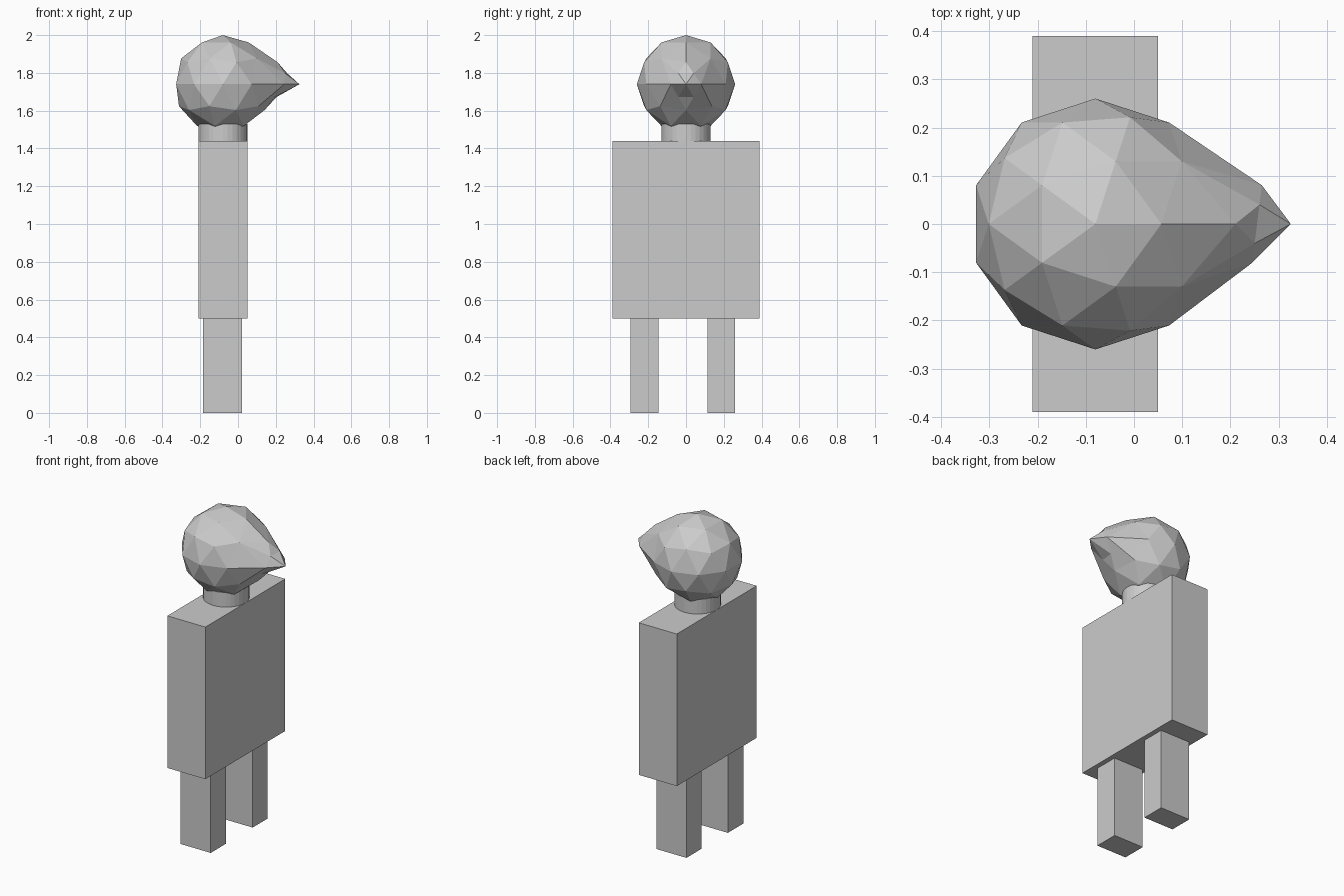
import bpy, bmesh
from mathutils import Vector

if "Cube" in bpy.data.objects:
    bpy.data.objects.remove(bpy.data.objects["Cube"])


def finish(bm, name):
    bmesh.ops.recalc_face_normals(bm, faces=bm.faces)
    mesh = bpy.data.meshes.new(name)
    bm.to_mesh(mesh)
    bm.free()
    obj = bpy.data.objects.new(name, mesh)
    bpy.context.collection.objects.link(obj)
    return obj


def box(name, lo, hi):
    lo, hi = Vector(lo), Vector(hi)
    bm = bmesh.new()
    bmesh.ops.create_cube(bm, size=1)
    for v in bm.verts:
        v.co = Vector((v.co[i] * (hi[i] - lo[i]) + (lo[i] + hi[i]) / 2 for i in range(3)))
    return finish(bm, name)


# Torso and the two legs
box("torso", (-0.21, -0.39, 0.5), (0.05, 0.39, 1.44))
box("leg_right", (-0.185, -0.295, 0), (0.02, -0.145, 0.5))
box("leg_left", (-0.185, 0.115, 0), (0.02, 0.26, 0.5))

# Neck
bm = bmesh.new()
bmesh.ops.create_cone(bm, cap_ends=True, segments=32, radius1=0.13, radius2=0.13, depth=0.11)
bmesh.ops.translate(bm, verts=bm.verts, vec=(-0.08, 0, 1.475))
finish(bm, "neck")

# Head: low-poly ball whose +x side is pulled into a pointed beak
bm = bmesh.new()
bmesh.ops.create_icosphere(bm, subdivisions=2, radius=0.26)
bmesh.ops.translate(bm, verts=bm.verts, vec=(-0.08, 0, 1.74))


def nearest(co):
    return min(bm.verts, key=lambda v: (v.co - Vector(co)).length)


brow = nearest((0.153, 0, 1.856))
side_l = nearest((0.167, 0.08, 1.74))
side_r = nearest((0.167, -0.08, 1.74))
brow.co.x = 0.21
side_l.co.x = 0.265
side_r.co.x = 0.245

# Split the two triangles that meet at the beak ridge, then pull the tip out
ridge = next(e for e in side_l.link_edges if e.other_vert(side_l) == side_r)
edges = list({e for f in ridge.link_faces for e in f.edges})
bmesh.ops.subdivide_edges(bm, edges=edges, cuts=1, use_grid_fill=True)
nearest((0.238, 0.04, 1.80)).co.x = 0.26
nearest((0.228, -0.04, 1.80)).co.x = 0.25
nearest((0.255, 0, 1.74)).co = (0.325, 0, 1.74)
bmesh.ops.triangulate(bm, faces=bm.faces)
finish(bm, "head")
